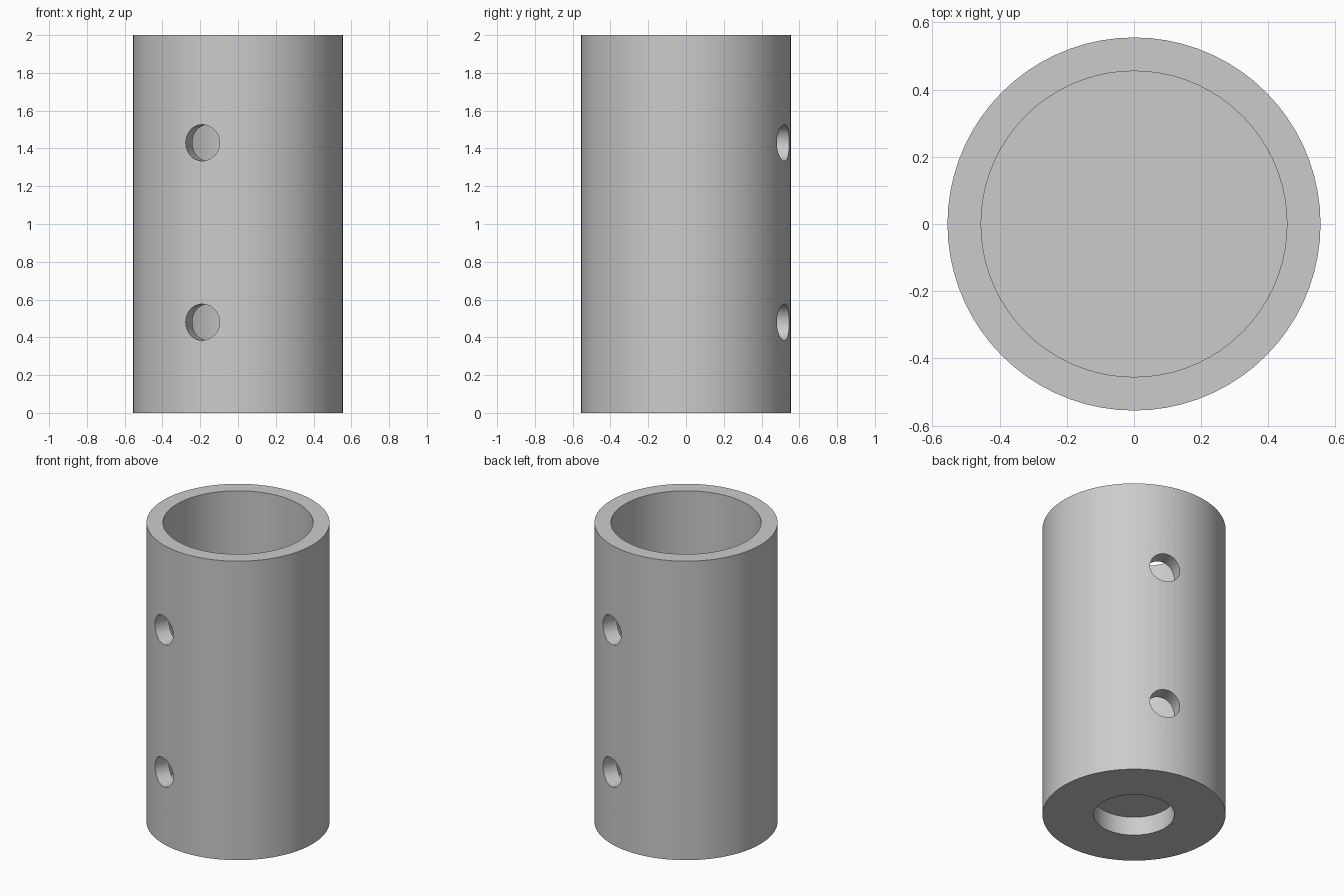
import bpy
import math
from mathutils import Matrix, Vector

cube = bpy.data.objects.get("Cube")
if cube:
    bpy.data.objects.remove(cube, do_unlink=True)

HEIGHT, OUTER, BORE = 2.0, 0.555, 0.455
FLOOR, RECESS_R, RECESS_D = 0.21, 0.245, 0.125
HOLE_R, HOLE_ANGLE = 0.096, math.radians(70)

grey = bpy.data.materials.new("plain grey")
grey.use_nodes = True
colour = (0.6, 0.6, 0.6, 1)
grey.diffuse_color = colour
grey.node_tree.nodes["Principled BSDF"].inputs["Base Color"].default_value = colour


def cylinder(name, radius, start, end, sides):
    """Cylinder running from one point to another."""
    start, end = Vector(start), Vector(end)
    axis = end - start
    bpy.ops.mesh.primitive_cylinder_add(vertices=sides, radius=radius, depth=axis.length)
    obj = bpy.context.object
    obj.name = name
    turn = axis.to_track_quat("Z", "Y").to_matrix().to_4x4()
    obj.data.transform(Matrix.Translation((start + end) / 2) @ turn)
    obj.data.materials.append(grey)
    return obj


# Outer body
sleeve = cylinder("sleeve", OUTER, (0, 0, 0), (0, 0, HEIGHT), 72)

# Open top bore and shallow recess underneath
cutters = [
    cylinder("bore_cutter", BORE, (0, 0, FLOOR), (0, 0, HEIGHT + 0.2), 72),
    cylinder("recess_cutter", RECESS_R, (0, 0, -0.2), (0, 0, RECESS_D), 48),
]

# Cross holes passing through both walls
reach = Vector((math.cos(HOLE_ANGLE), math.sin(HOLE_ANGLE), 0))
for label, z in (("lower", 0.48), ("upper", 1.43)):
    mid = Vector((0, 0, z))
    cutters.append(cylinder(label + "_hole_cutter", HOLE_R, mid - reach, mid + reach, 40))

for cutter in cutters:
    cut = sleeve.modifiers.new(cutter.name, "BOOLEAN")
    cut.operation = "DIFFERENCE"
    cut.solver = "EXACT"
    cut.object = cutter
    cutter.hide_render = True

# Apply the cuts, then drop the cutters
bpy.ops.object.select_all(action="DESELECT")
sleeve.select_set(True)
bpy.context.view_layer.objects.active = sleeve
for name in [m.name for m in sleeve.modifiers]:
    bpy.ops.object.modifier_apply(modifier=name)
for cutter in cutters:
    bpy.data.objects.remove(cutter, do_unlink=True)

bpy.ops.object.shade_smooth_by_angle(angle=math.radians(30))
